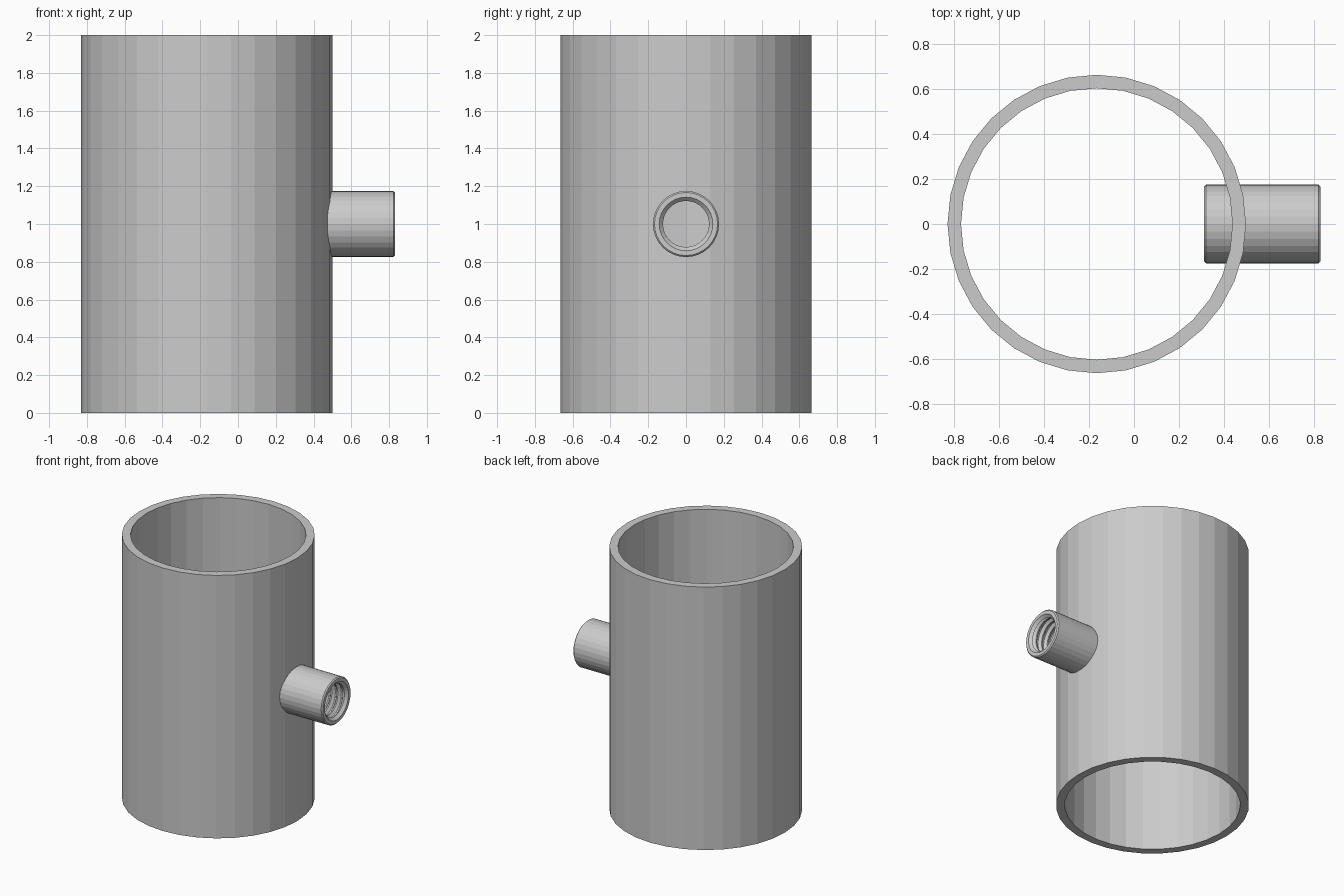
import bpy, bmesh, math
from mathutils import Matrix

if "Cube" in bpy.data.objects:
    bpy.data.objects.remove(bpy.data.objects["Cube"])

SIDES = 32


def make_object(name, bm):
    bmesh.ops.recalc_face_normals(bm, faces=bm.faces)
    mesh = bpy.data.meshes.new(name)
    bm.to_mesh(mesh)
    bm.free()
    obj = bpy.data.objects.new(name, mesh)
    bpy.context.collection.objects.link(obj)
    return obj


def sweep(columns, sides):
    """Join closed profile columns (lists of points) into a ring."""
    bm = bmesh.new()
    cols = [[bm.verts.new(p) for p in c] for c in columns]
    n = len(cols[0])
    for i in range(sides):
        for j in range(n):
            k = (j + 1) % n
            bm.faces.new((cols[i][j], cols[i + 1][j], cols[i + 1][k], cols[i][k]))
    bmesh.ops.remove_doubles(bm, verts=bm.verts, dist=0.0002)
    return bm


# main pipe: open tube
CX, R_OUT, R_IN = -0.166, 0.665, 0.605
cols = []
for i in range(SIDES + 1):
    a = 2 * math.pi * i / SIDES
    cols.append([(CX + r * math.cos(a), r * math.sin(a), z)
                 for r, z in ((R_OUT, 0), (R_OUT, 2), (R_IN, 2), (R_IN, 0))])
pipe = make_object("main_pipe", sweep(cols, SIDES))

# side opening through the wall, hidden inside the nozzle's thickness
bm = bmesh.new()
bmesh.ops.create_cone(bm, cap_ends=True, segments=SIDES, radius1=0.155,
                      radius2=0.155, depth=0.5,
                      matrix=Matrix.Translation((0.55, 0, 1)) @ Matrix.Rotation(math.pi / 2, 4, 'Y'))
cutter = make_object("opening_cutter", bm)
cutter.hide_render = True
mod = pipe.modifiers.new("opening", 'BOOLEAN')
mod.operation = 'DIFFERENCE'
mod.object = cutter
mod.solver = 'EXACT'
bpy.context.view_layer.objects.active = pipe
bpy.ops.object.modifier_apply(modifier=mod.name)
bpy.data.objects.remove(cutter)

# threaded side nozzle: bevelled outside, helical thread inside
X0, X1, R, BEV = 0.312, 0.83, 0.175, 0.008
T0, T1, PITCH = X0 + 0.02, X1 - 0.02, 0.05
MINOR, MAJOR, LIP = 0.122, 0.142, 0.142
thread = [(0.0, MINOR), (0.2, MINOR), (0.5, MAJOR), (0.7, MAJOR)]
turns = math.ceil((T1 - T0) / PITCH) + 1
cols = []
for i in range(SIDES + 1):
    f = i / SIDES
    a = 2 * math.pi * f
    prof = [(X1, LIP), (X1, R - BEV), (X1 - BEV, R), (X0 + BEV, R), (X0, R - BEV), (X0, LIP)]
    for t in range(-1, turns):
        for u, r in thread:
            x = T0 + (t + u + f) * PITCH
            if x <= T0:
                x, r = T0, MINOR
            elif x >= T1:
                x, r = T1, MINOR
            prof.append((x, r))
    cols.append([(x, r * math.sin(a), 1 + r * math.cos(a)) for x, r in prof])
make_object("threaded_nozzle", sweep(cols, SIDES))
